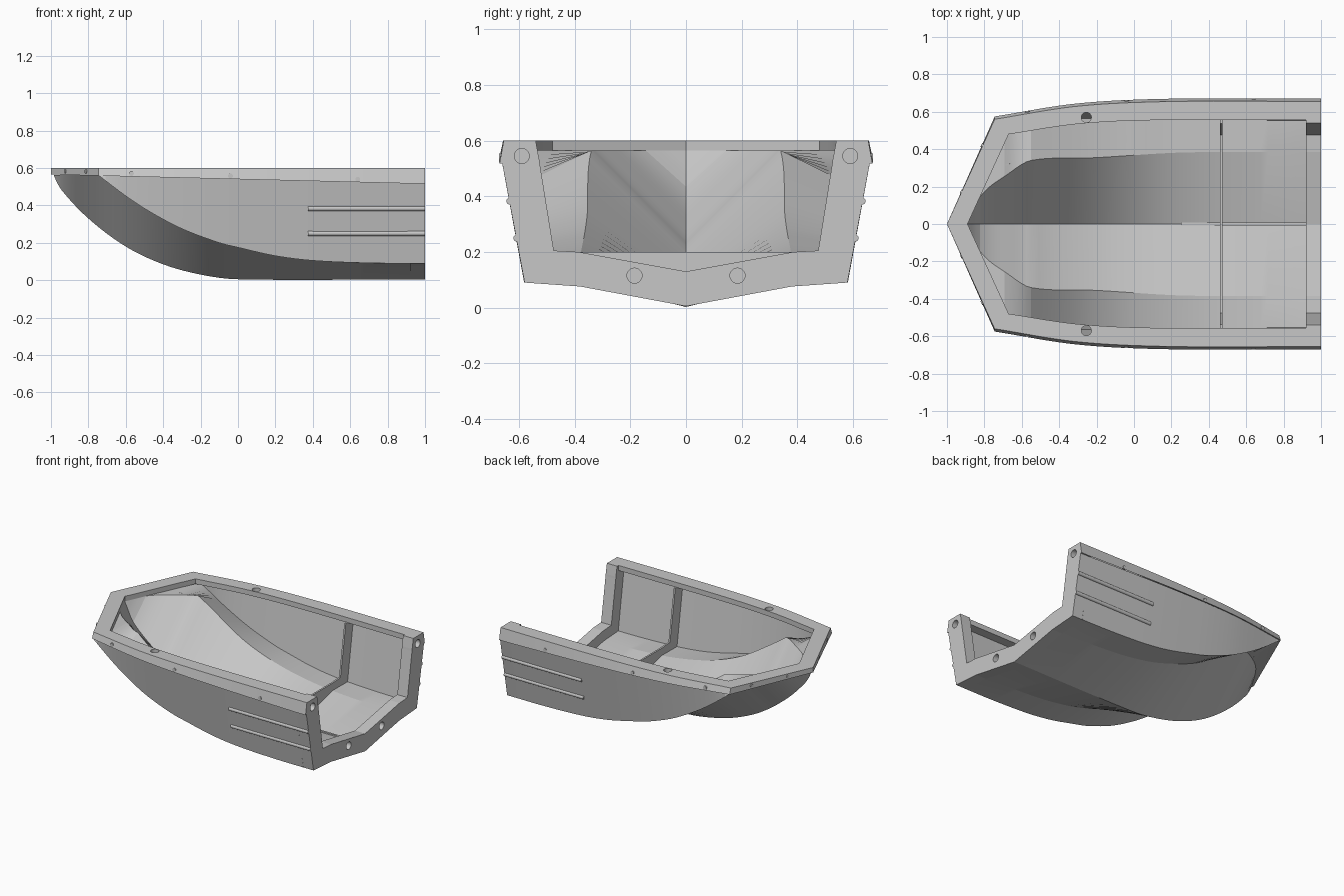
import bpy, bmesh, math
from mathutils import Vector

cube = bpy.data.objects.get("Cube")
if cube:
    bpy.data.objects.remove(cube)

grey = bpy.data.materials.new("hull grey")
grey.use_nodes = True
grey.diffuse_color = (0.57, 0.57, 0.57, 1)
grey.node_tree.nodes["Principled BSDF"].inputs["Base Color"].default_value = (0.57, 0.57, 0.57, 1)

BOW, STERN, FRAME = -0.985, 1.0, 0.92
CORNER, INNER_BOW, INNER_CORNER = -0.745, -0.89, -0.67


def curve(*pts):
    """Smooth function through (x, value) points, held level beyond its ends."""
    n = len(pts)

    def slope(i):
        a, b = pts[max(i - 1, 0)], pts[min(i + 1, n - 1)]
        return (b[1] - a[1]) / (b[0] - a[0])

    def f(x):
        if x <= pts[0][0]:
            return pts[0][1]
        for i in range(n - 1):
            (x0, a), (x1, b) = pts[i], pts[i + 1]
            if x <= x1:
                h = x1 - x0
                t = (x - x0) / h
                s = t * t * (3 - 2 * t)
                return (a + (b - a) * s + h * t * (1 - t) ** 2 * slope(i)
                        - h * t * t * (1 - t) * slope(i + 1))
        return pts[-1][1]
    return f


def span(a, b, n):
    return [a + (b - a) * i / n for i in range(n + 1)]


def finish(name, bm, closed=True):
    bmesh.ops.remove_doubles(bm, verts=bm.verts, dist=0.0002)
    if closed:
        bmesh.ops.recalc_face_normals(bm, faces=bm.faces)
    mesh = bpy.data.meshes.new(name)
    bm.to_mesh(mesh)
    bm.free()
    obj = bpy.data.objects.new(name, mesh)
    bpy.context.collection.objects.link(obj)
    mesh.materials.append(grey)
    return obj


def smooth(obj, degrees=11):
    bpy.ops.object.select_all(action='DESELECT')
    obj.select_set(True)
    bpy.context.view_layer.objects.active = obj
    bpy.ops.object.shade_smooth_by_angle(angle=math.radians(degrees))


def sheet(name, xs, half_section, flip):
    """Skin of mirrored sections; half_section(x) runs from keel to rail."""
    bm = bmesh.new()
    rows = []
    for x in xs:
        half = half_section(x)
        full = [(-y, z) for y, z in half[:0:-1]] + half
        rows.append([bm.verts.new((x, y, z)) for y, z in full])
    for a, b in zip(rows, rows[1:]):
        for j in range(len(a) - 1):
            quad = [a[j], b[j], b[j + 1], a[j + 1]]
            bm.faces.new(quad[::-1] if flip else quad)
    smooth(finish(name, bm, False))


def tube(name, sections):
    """Closed solid through matching cross-sections."""
    bm = bmesh.new()
    rows = [[bm.verts.new(p) for p in s] for s in sections]
    for a, b in zip(rows, rows[1:]):
        for j in range(len(a)):
            k = (j + 1) % len(a)
            bm.faces.new((a[j], b[j], b[k], a[k]))
    bm.faces.new(rows[0])
    bm.faces.new(rows[-1])
    return finish(name, bm)


def mirrored(sections):
    other = [[(x, -y, z) for x, y, z in s] for s in sections[:0:-1]]
    return other + sections


def ring(name, x0, x1, outline, opening):
    """Transverse frame between an outer outline and an inner opening."""
    return tube(name, mirrored([[(x0, *o), (x1, *o), (x1, *i), (x0, *i)]
                                for o, i in zip(outline, opening)]))


def cylinder(name, loc, r, depth, direction):
    bm = bmesh.new()
    bmesh.ops.create_cone(bm, cap_ends=True, segments=24, radius1=r, radius2=r, depth=depth)
    obj = finish(name, bm)
    obj.location = loc
    obj.rotation_mode = 'QUATERNION'
    obj.rotation_quaternion = Vector(direction).to_track_quat('Z', 'Y')
    return obj


def drill(obj, holes, direction):
    for loc, r in holes:
        cutter = cylinder("hole_cutter", loc, r, 0.1, direction)
        mod = obj.modifiers.new("hole", 'BOOLEAN')
        mod.operation, mod.object, mod.solver = 'DIFFERENCE', cutter, 'EXACT'
        bpy.ops.object.select_all(action='DESELECT')
        bpy.context.view_layer.objects.active = obj
        obj.select_set(True)
        bpy.ops.object.modifier_apply(modifier=mod.name)
        bpy.data.objects.remove(cutter)


# Plan outlines of the rail
side_out = curve((CORNER, 0.575), (-0.3, 0.645), (0.2, 0.67), (1, 0.67))
side_in = curve((INNER_CORNER, 0.48), (-0.3, 0.535), (0.1, 0.555), (1, 0.555))


def rail_out(x):
    return side_out(x) if x >= CORNER else 0.575 * (x + 1) / (CORNER + 1)


def rail_base(x):
    return 0.565 - 0.025 * (x + 1)


# Outer hull: V bottom, tunnel strip rising inward from the chine, flared sides
keel = curve((BOW, 0.56), (-0.95, 0.49), (-0.8, 0.33), (-0.6, 0.18), (-0.4, 0.085),
             (-0.2, 0.03), (0, 0.005), (1, 0.005))
chine_z = curve((CORNER, 0.56), (-0.6, 0.45), (-0.47, 0.365), (-0.3, 0.275), (-0.1, 0.2),
                (0, 0.175), (0.2, 0.13), (0.4, 0.105), (0.7, 0.092), (1, 0.09))
chine_y = curve((CORNER, 0.57), (-0.3, 0.59), (0.2, 0.585), (1, 0.58))
bottom_y = curve((BOW, 0), (-0.85, 0.2), (-0.67, 0.32), (-0.5, 0.365), (-0.3, 0.375), (1, 0.38))
bottom_z = curve((-0.67, 0.562), (-0.55, 0.5), (-0.4, 0.395), (-0.2, 0.275), (0, 0.195),
                 (0.2, 0.138), (0.47, 0.1), (1, 0.075))


def outer_half(x):
    edge = (bottom_y(x), bottom_z(x))
    if x < CORNER:
        return [(0, keel(x)), edge, edge, edge]
    return [(0, keel(x)), edge, (chine_y(x), chine_z(x)),
            (rail_out(x) - 0.01, rail_base(x) + 0.002)]


sheet("outer_hull", span(BOW, CORNER - 0.002, 12) + span(CORNER, FRAME, 44), outer_half, True)

# Inner liner: thin skin that follows the hull and runs up beneath the rail
floor_z = curve((INNER_BOW, 0.565), (-0.82, 0.43), (-0.6, 0.25), (-0.4, 0.145),
                (-0.2, 0.082), (0, 0.055), (0.2, 0.05), (1, 0.05))
ridge_z = curve((-0.55, 0.565), (-0.4, 0.46), (-0.2, 0.335), (0, 0.247), (0.2, 0.188),
                (0.47, 0.147), (1, 0.122))
ridge_y = curve((INNER_BOW, 0), (-0.82, 0.15), (-0.67, 0.27), (-0.55, 0.34), (-0.2, 0.355),
                (0.2, 0.38), (0.47, 0.385), (1, 0.385))


def inner_half(x):
    edge = ridge_y(x)
    under_rail = max(rail_out(x) - 0.05, edge)
    return [(0, floor_z(x)), (edge, ridge_z(x)),
            (min(chine_y(x) - 0.027, under_rail), min(chine_z(x) + 0.045, 0.565)),
            (under_rail, 0.566)]


sheet("inner_liner", span(INNER_BOW, INNER_CORNER, 10) + span(INNER_CORNER, -0.55, 5)[1:]
      + span(-0.55, FRAME, 36)[1:], inner_half, False)

# Rail slab around the top, overhanging the inside
pairs = [((-1, 0), (INNER_BOW, 0))]
pairs += [((xo, side_out(xo)), (xi, side_in(xi)))
          for xo, xi in zip(span(CORNER, FRAME, 24), span(INNER_CORNER, FRAME, 24))]
sections = []
for (xo, yo), (xi, yi) in pairs:
    xm, ym = xo + 0.4 * (xi - xo), yo + 0.4 * (yi - yo)
    sections.append([(xo, yo, rail_base(xo)), (xo, max(yo - 0.015, 0), 0.6),
                     (xi, yi, 0.6), (xi, yi, 0.564), (xm, ym, 0.564)])
rail = tube("top_rail", mirrored(sections))
drill(rail, [((-0.255, s * 0.57, 0.6), 0.027) for s in (-1, 1)], (0, 0, 1))
smooth(rail)

# Open frame at the stern with joining holes
frame_out = [(0, 0.005), (0.38, 0.076), (0.58, 0.09), (0.66, 0.517), (0.67, 0.517), (0.655, 0.6)]
frame_in = [(0, 0.13), (0.385, 0.2), (0.475, 0.205), (0.525, 0.515), (0.527, 0.53), (0.54, 0.6)]
frame = ring("stern_frame", FRAME, STERN, frame_out, frame_in)
drill(frame, [((STERN, s * y, z), 0.027) for s in (-1, 1)
              for y, z in ((0.59, 0.545), (0.185, 0.115))], (1, 0, 0))

# Thin flat-topped rib across the inside
rib_out = [(0, 0.045), (0.385, 0.14), (0.556, 0.14), (0.622, 0.566)]
rib_in = [(0, 0.2), (0.385, 0.2), (0.477, 0.205), (0.537, 0.566)]
ring("cross_rib", 0.46, 0.472, rib_out, rib_in)

# Narrow strip along the floor centre
tube("centre_strip", [[(x, -0.007, 0.04), (x, 0.007, 0.04), (x, 0.007, 0.06), (x, -0.007, 0.06)]
                      for x in (0.25, FRAME)])

for s, side in ((-1, "right"), (1, "left")):
    # Rounded rubbing strips on the outside
    for z, level in ((0.383, "upper"), (0.25, "lower")):
        y = 0.58 + 0.188 * (z - 0.09)
        smooth(cylinder(f"{level}_strip_{side}", ((0.375 + STERN) / 2, s * (y - 0.003), z),
                        0.013, STERN - 0.375, (1, 0, 0)), 40)
    # Small studs along the rail
    for x in (-0.57, -0.04, 0.64):
        z = rail_base(x) + 0.016
        cylinder("rail_stud_" + side, (x, s * (rail_out(x) - 0.008), z), 0.013, 0.016, (0, 1, 0))
    for x in (-0.92, -0.81):
        cylinder("bow_stud_" + side, (x, s * (rail_out(x) - 0.008), 0.582), 0.011, 0.014,
                 (-0.575, s * 0.255, 0))
